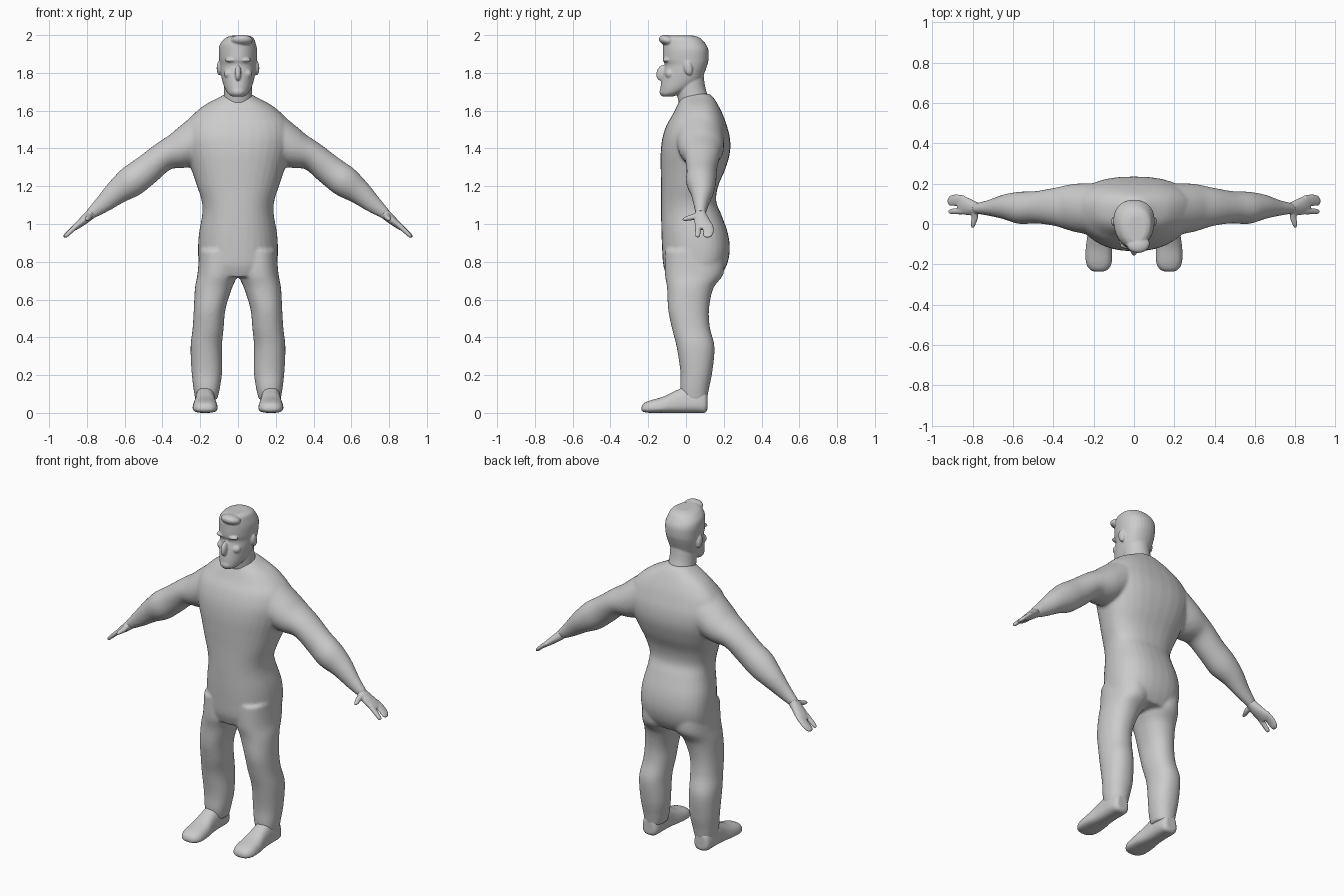
import bpy, bmesh, math
from mathutils import Vector, Matrix

X, Y, Z = Vector((1, 0, 0)), Vector((0, 1, 0)), Vector((0, 0, 1))


def catmull(a, b, c, d, t):
    return [0.5 * (2 * q + (r - p) * t + (2 * p - 5 * q + 4 * r - s) * t * t
                   + (3 * q - p - 3 * r + s) * t ** 3) for p, q, r, s in zip(a, b, c, d)]


def loft(bm, rows, u, v=None, side=1, power=2.0, taper=0.0, sides=32, steps=4):
    """Smooth tube through rows of (x, y, z, radius_u, radius_v)."""
    n, path = len(rows), []
    for i in range(n - 1):
        a, d = rows[max(i - 1, 0)], rows[min(i + 2, n - 1)]
        path += [catmull(a, rows[i], rows[i + 1], d, k / steps) for k in range(steps)]
    path.append(rows[-1])
    rings = []
    for i, p in enumerate(path):
        tangent = Vector(path[min(i + 1, len(path) - 1)][:3]) - Vector(path[max(i - 1, 0)][:3])
        w = v or tangent.cross(u).normalized()
        ring = []
        for k in range(sides):
            a = 2 * math.pi * k / sides
            c, s = math.cos(a), math.sin(a)
            c = math.copysign(abs(c) ** (2 / power), c)
            s = math.copysign(abs(s) ** (2 / power), s)
            co = Vector(p[:3]) + u * (c * p[3] * (1 + taper * s)) + w * (s * p[4])
            co.x *= side
            ring.append(bm.verts.new(co))
        rings.append(ring)
    for r0, r1 in zip(rings, rings[1:]):
        for k in range(sides):
            j = (k + 1) % sides
            bm.faces.new((r0[k], r0[j], r1[j], r1[k]))
    bm.faces.new(rings[0])
    bm.faces.new(rings[-1])


def standing(rows):
    """(z, centre x, radius x, front y, back y) -> loft rows."""
    return [(cx, (f + b) / 2, z, rx, (b - f) / 2) for z, cx, rx, f, b in rows]


def blob(bm, centre, radii, tilt=0.0):
    m = Matrix.Translation(centre) @ Matrix.Rotation(tilt, 4, 'X') @ Matrix.Diagonal((*radii, 1))
    bmesh.ops.create_uvsphere(bm, u_segments=24, v_segments=16, radius=1, matrix=m)


def finish(name, bm, voxel, smooth=4):
    """Fuse the overlapping pieces into one smooth skin."""
    bmesh.ops.recalc_face_normals(bm, faces=bm.faces)
    me = bpy.data.meshes.new(name)
    bm.to_mesh(me)
    bm.free()
    ob = bpy.data.objects.new(name, me)
    bpy.context.collection.objects.link(ob)
    rm = ob.modifiers.new("fuse", 'REMESH')
    rm.mode, rm.voxel_size, rm.use_smooth_shade = 'VOXEL', voxel, True
    sm = ob.modifiers.new("soften", 'SMOOTH')
    sm.factor, sm.iterations = 0.5, smooth


# Clothed body: torso
body = bmesh.new()
loft(body, standing([
    (.72, 0, .185, -.10, .18), (.78, 0, .205, -.12, .215), (.86, 0, .21, -.126, .232),
    (.95, 0, .205, -.13, .222), (1.05, 0, .188, -.132, .187), (1.12, 0, .19, -.132, .16),
    (1.20, 0, .215, -.132, .17), (1.29, 0, .245, -.134, .208), (1.38, 0, .275, -.134, .233),
    (1.46, 0, .29, -.124, .232), (1.53, 0, .275, -.10, .213), (1.58, 0, .235, -.07, .195),
    (1.63, 0, .175, -.045, .17), (1.67, 0, .10, -.025, .145), (1.69, 0, .065, -.01, .125)]),
    X, Y, power=2.35, taper=.1)

for side in (1, -1):
    # Sleeve and forearm
    loft(body, [
        (.17, .07, 1.47, .13, .125), (.29, .08, 1.40, .12, .105), (.39, .085, 1.36, .095, .078),
        (.485, .083, 1.285, .08, .08), (.565, .08, 1.225, .08, .083), (.64, .085, 1.17, .062, .066),
        (.715, .08, 1.105, .04, .047), (.785, .077, 1.05, .026, .028)], Y, side=side)
    # Trouser leg
    loft(body, standing([
        (.86, .11, .095, -.11, .20), (.74, .108, .106, -.112, .20), (.66, .130, .098, -.10, .145),
        (.55, .150, .084, -.095, .122), (.45, .158, .082, -.075, .127), (.35, .168, .083, -.05, .151),
        (.22, .165, .081, -.03, .140), (.13, .166, .070, -.03, .122), (.07, .168, .058, -.02, .112)]),
        X, Y, side=side, power=2.2)

    # Hand: palm, two finger groups, thumb
    hand = bmesh.new()
    loft(hand, [(.77, .077, 1.06, .026, .028), (.81, .083, 1.025, .040, .024),
                (.85, .095, .992, .046, .018), (.87, .098, .975, .042, .013)], Y, side=side)
    loft(hand, [(.845, .065, .998, .017, .014), (.885, .063, .962, .015, .012),
                (.91, .062, .938, .012, .010), (.917, .062, .931, .006, .005)], Y, side=side)
    loft(hand, [(.845, .112, .998, .030, .015), (.885, .118, .965, .029, .012),
                (.912, .115, .940, .024, .010), (.922, .113, .931, .012, .005)], Y, side=side)
    loft(hand, [(.79, .065, 1.045, .018, .018), (.79, .03, 1.035, .016, .015),
                (.797, .002, 1.028, .013, .012), (.80, -.018, 1.022, .006, .006)], X, side=side)
    finish("right_hand" if side < 0 else "left_hand", hand, .004, 3)

    # Shoe: (y, half width, bottom, top)
    shoe = bmesh.new()
    profile = [(-.237, .02, .012, .030), (-.225, .045, .005, .05), (-.19, .063, .0, .066),
               (-.12, .064, .0, .086), (-.06, .056, .0, .115), (.0, .053, .0, .14),
               (.06, .053, .0, .14), (.10, .046, .0, .12), (.113, .03, .015, .10)]
    loft(shoe, [(.174, y, (lo + hi) / 2, w, (hi - lo) / 2) for y, w, lo, hi in profile],
         X, Z, side=side, power=2.7, taper=-.15)
    finish("right_shoe" if side < 0 else "left_shoe", shoe, .007, 3)
finish("clothed_body", body, .009, 5)

# Head: neck, skull with face
head = bmesh.new()
loft(head, standing([(1.61, 0, .085, -.03, .14), (1.66, 0, .077, -.043, .125),
                     (1.72, 0, .074, -.05, .103), (1.80, 0, .074, -.05, .092)]), X, Y)
loft(head, standing([
    (1.675, 0, .03, -.125, -.07), (1.69, 0, .052, -.135, -.03), (1.72, 0, .070, -.135, .03),
    (1.76, 0, .083, -.130, .08), (1.80, 0, .091, -.122, .098), (1.84, 0, .096, -.112, .112),
    (1.87, 0, .099, -.122, .119), (1.92, 0, .101, -.122, .119), (1.955, 0, .093, -.12, .103),
    (1.985, .008, .073, -.11, .075), (1.997, .012, .045, -.09, .04)]), X, Y, power=2.15, taper=.12)
# Nose, chin, swept hair
blob(head, (0, -.130, 1.80), (.017, .026, .042), -.25)
blob(head, (0, -.118, 1.70), (.034, .022, .024))
blob(head, (.02, -.098, 1.972), (.058, .047, .028), -.25)
for side in (1, -1):
    # Brow, cheek, ear
    blob(head, (.036 * side, -.105, 1.868), (.034, .018, .011))
    blob(head, (.045 * side, -.085, 1.795), (.030, .026, .026))
    blob(head, (.1 * side, .012, 1.825), (.013, .022, .038), .2)
finish("head", head, .005, 3)
